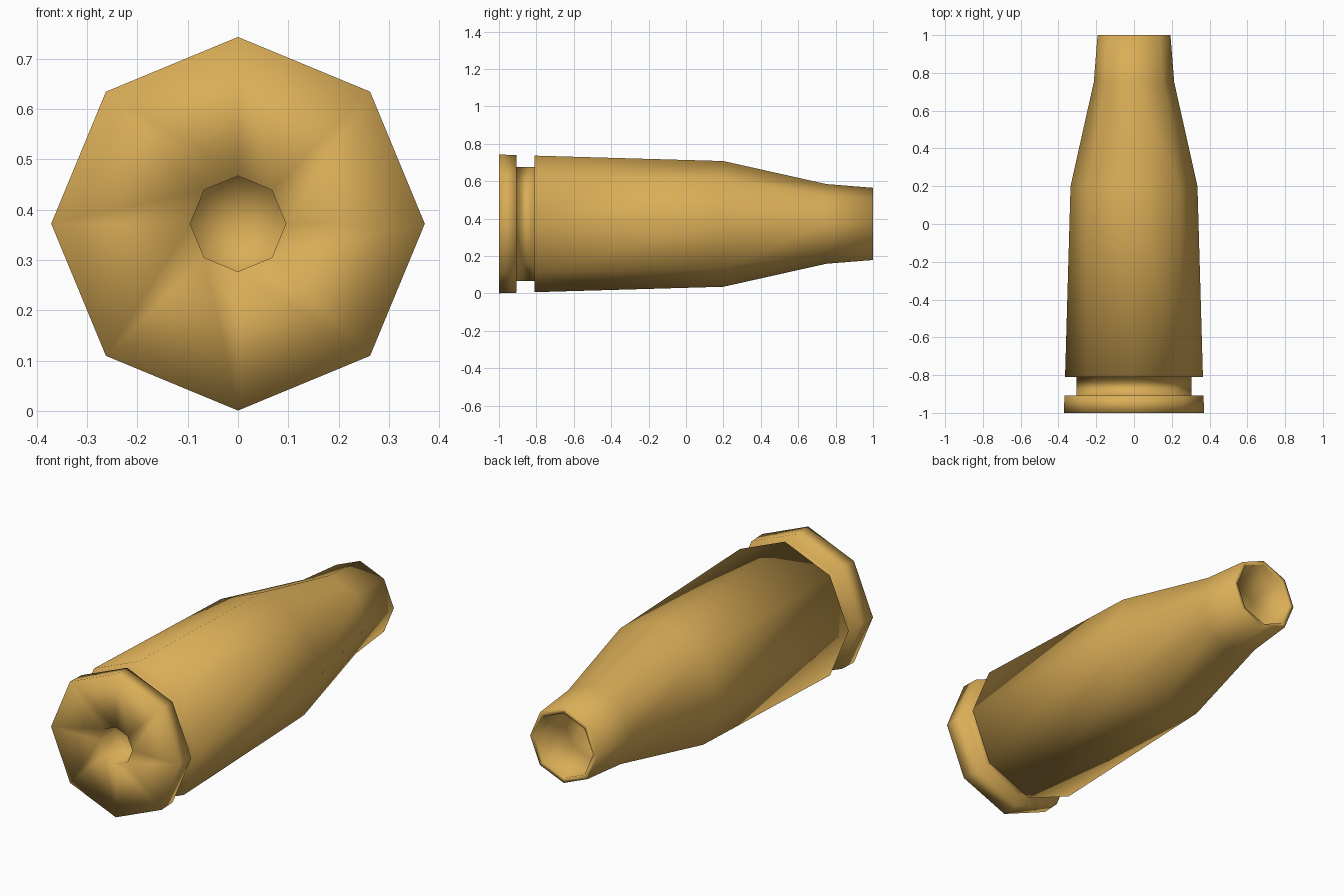
import bpy
import bmesh
from math import cos, sin, tau

cube = bpy.data.objects.get("Cube")
if cube:
    bpy.data.objects.remove(cube, do_unlink=True)

SIDES = 8
AXIS_HEIGHT = 0.372

# Brass
brass = bpy.data.materials.new("brass")
brass.use_nodes = True
colour = (0.70, 0.42, 0.095, 1)
brass.diffuse_color = colour
brass.node_tree.nodes["Principled BSDF"].inputs["Base Color"].default_value = colour

# Profile as (y, radius), from the primer pocket around to the inner cavity
profile = [
    (-0.88, 0), (-0.88, 0.095), (-1, 0.095),            # primer pocket
    (-1, 0.371), (-0.907, 0.368),                       # rim
    (-0.907, 0.305), (-0.81, 0.305),                    # extractor groove
    (-0.81, 0.365), (0.2, 0.336),                       # body
    (0.75, 0.213), (1, 0.193),                          # shoulder and neck
    (1, 0.168), (0.75, 0.18), (0.3, 0.28), (0.3, 0),    # mouth and cavity
]


def make_ring(bm, y, radius):
    if radius == 0:
        return [bm.verts.new((0, y, AXIS_HEIGHT))] * SIDES
    return [bm.verts.new((radius * cos(tau * i / SIDES), y,
                          AXIS_HEIGHT + radius * sin(tau * i / SIDES)))
            for i in range(SIDES)]


# Lathe the profile around the long axis
bm = bmesh.new()
rings = [make_ring(bm, y, r) for y, r in profile]
for a, b in zip(rings, rings[1:]):
    for i in range(SIDES):
        j = (i + 1) % SIDES
        corners = list(dict.fromkeys((a[i], a[j], b[j], b[i])))
        bm.faces.new(corners).smooth = True
bmesh.ops.recalc_face_normals(bm, faces=bm.faces)

mesh = bpy.data.meshes.new("cartridge_case")
bm.to_mesh(mesh)
bm.free()
mesh.materials.append(brass)
case = bpy.data.objects.new("cartridge_case", mesh)
bpy.context.collection.objects.link(case)
